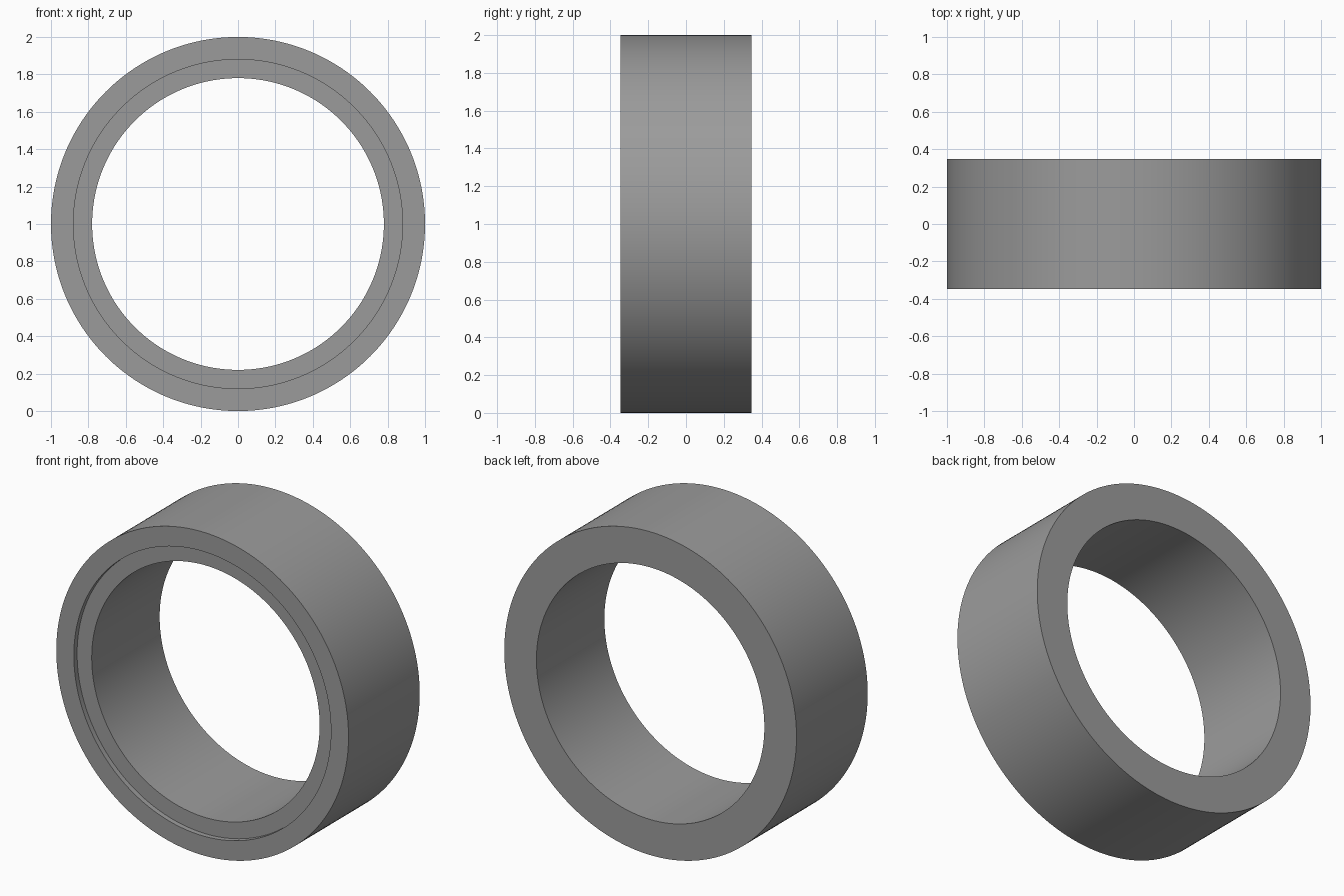
import bpy, bmesh
from math import pi, sin, cos

if "Cube" in bpy.data.objects:
    bpy.data.objects.remove(bpy.data.objects["Cube"])

SEGMENTS = 192
R_OUT, R_STEP, R_IN = 1.0, 0.88, 0.78
HALF, STEP = 0.348, 0.032

# Ring cross-section (radius, y): flat back, shallow counterbore in the front
PROFILE = [(R_OUT, -HALF), (R_OUT, HALF), (R_IN, HALF),
           (R_IN, -HALF + STEP), (R_STEP, -HALF + STEP), (R_STEP, -HALF)]


def lathe(name, profile, center_z):
    """Revolve a closed profile around the y axis."""
    bm = bmesh.new()
    rings = []
    for i in range(SEGMENTS):
        a = 2 * pi * i / SEGMENTS
        rings.append([bm.verts.new((r * cos(a), y, center_z + r * sin(a)))
                      for r, y in profile])
    n = len(profile)
    for i in range(SEGMENTS):
        p, q = rings[i], rings[(i + 1) % SEGMENTS]
        for j in range(n):
            k = (j + 1) % n
            bm.faces.new((p[j], p[k], q[k], q[j]))
    bmesh.ops.recalc_face_normals(bm, faces=bm.faces)
    mesh = bpy.data.meshes.new(name)
    bm.to_mesh(mesh)
    bm.free()
    obj = bpy.data.objects.new(name, mesh)
    bpy.context.collection.objects.link(obj)
    return obj


# Stepped ring, smooth walls with sharp rims
ring = lathe("stepped_ring", PROFILE, R_OUT)
bpy.context.view_layer.objects.active = ring
ring.select_set(True)
bpy.ops.object.shade_smooth_by_angle(angle=pi / 6)

# Dark grey material
dark = bpy.data.materials.new("dark_grey")
dark.diffuse_color = (0.33, 0.33, 0.33, 1)
dark.use_nodes = True
dark.node_tree.nodes["Principled BSDF"].inputs["Base Color"].default_value = dark.diffuse_color
ring.data.materials.append(dark)
